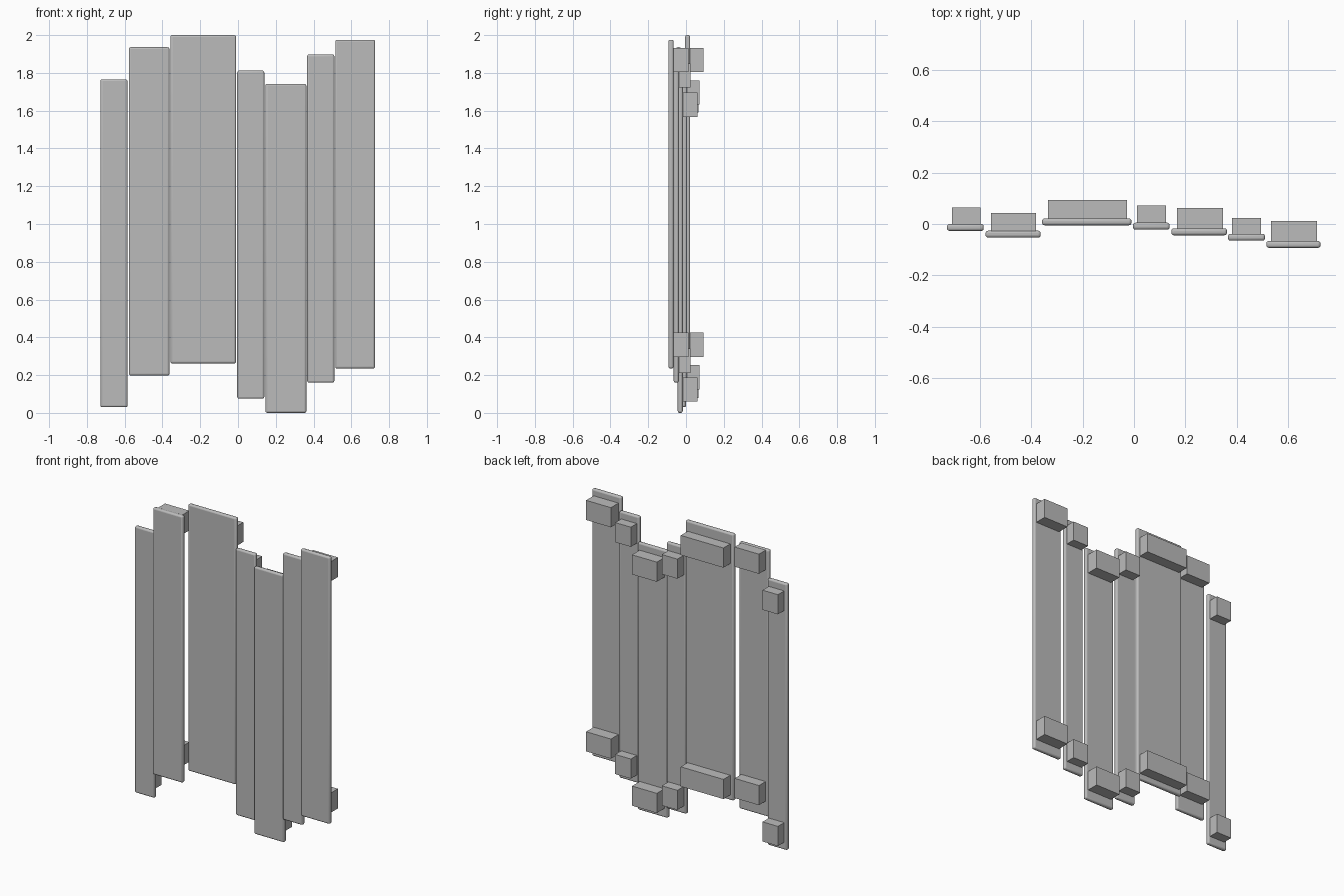
import bpy

if "Cube" in bpy.data.objects:
    bpy.data.objects.remove(bpy.data.objects["Cube"])

grey = bpy.data.materials.new("grey")
grey.diffuse_color = (0.5, 0.5, 0.5, 1)
grey.use_nodes = True
grey.node_tree.nodes["Principled BSDF"].inputs["Base Color"].default_value = grey.diffuse_color


def box(name, lo, hi, bevel=0.0):
    """Axis-aligned box between two corners, optionally with rounded edges."""
    bpy.ops.mesh.primitive_cube_add(size=1, location=[(a + b) / 2 for a, b in zip(lo, hi)])
    ob = bpy.context.object
    ob.name = name
    ob.scale = [b - a for a, b in zip(lo, hi)]
    bpy.ops.object.transform_apply(location=False, rotation=False, scale=True)
    ob.data.materials.append(grey)
    if bevel:
        mod = ob.modifiers.new("rounded_edges", 'BEVEL')
        mod.width = bevel
        mod.segments = 3
        bpy.ops.object.shade_smooth_by_angle()
    return ob


THICK = 0.027      # plank thickness
BLOCK_H = 0.128    # block height

# plank x0, x1, bottom, top, front y | block x0, x1, back y, bottom z, top-block bottom z
planks = [
    (-0.728, -0.585, 0.030, 1.766, -0.027, -0.708, -0.597, 0.065, 0.080, 1.590),
    (-0.578, -0.363, 0.198, 1.936, -0.053, -0.556, -0.381, 0.043, 0.297, 1.805),
    (-0.358, -0.010, 0.262, 2.000, -0.005, -0.335, -0.027, 0.093, 0.297, 1.805),
    (-0.004, 0.139, 0.075, 1.812, -0.022, 0.012, 0.124, 0.072, 0.125, 1.632),
    (0.145, 0.362, 0.003, 1.745, -0.044, 0.167, 0.346, 0.062, 0.060, 1.567),
    (0.366, 0.510, 0.160, 1.898, -0.065, 0.381, 0.494, 0.024, 0.212, 1.723),
    (0.515, 0.726, 0.235, 1.975, -0.093, 0.533, 0.712, 0.012, 0.297, 1.805),
]

for i, (x0, x1, z0, z1, y, bx0, bx1, back, low, high) in enumerate(planks, 1):
    # vertical plank with softly rounded edges
    box(f"plank_{i}", (x0, y, z0), (x1, y + THICK, z1), bevel=0.01)
    # two spacer blocks fixed to the rear face
    for label, z in (("lower", low), ("upper", high)):
        box(f"{label}_block_{i}", (bx0, y + THICK - 0.002, z), (bx1, back, z + BLOCK_H))

# rest the lowest plank exactly on the ground
for ob in bpy.data.objects:
    ob.location.z -= 0.003 if ob.name == "plank_5" else 0.0
